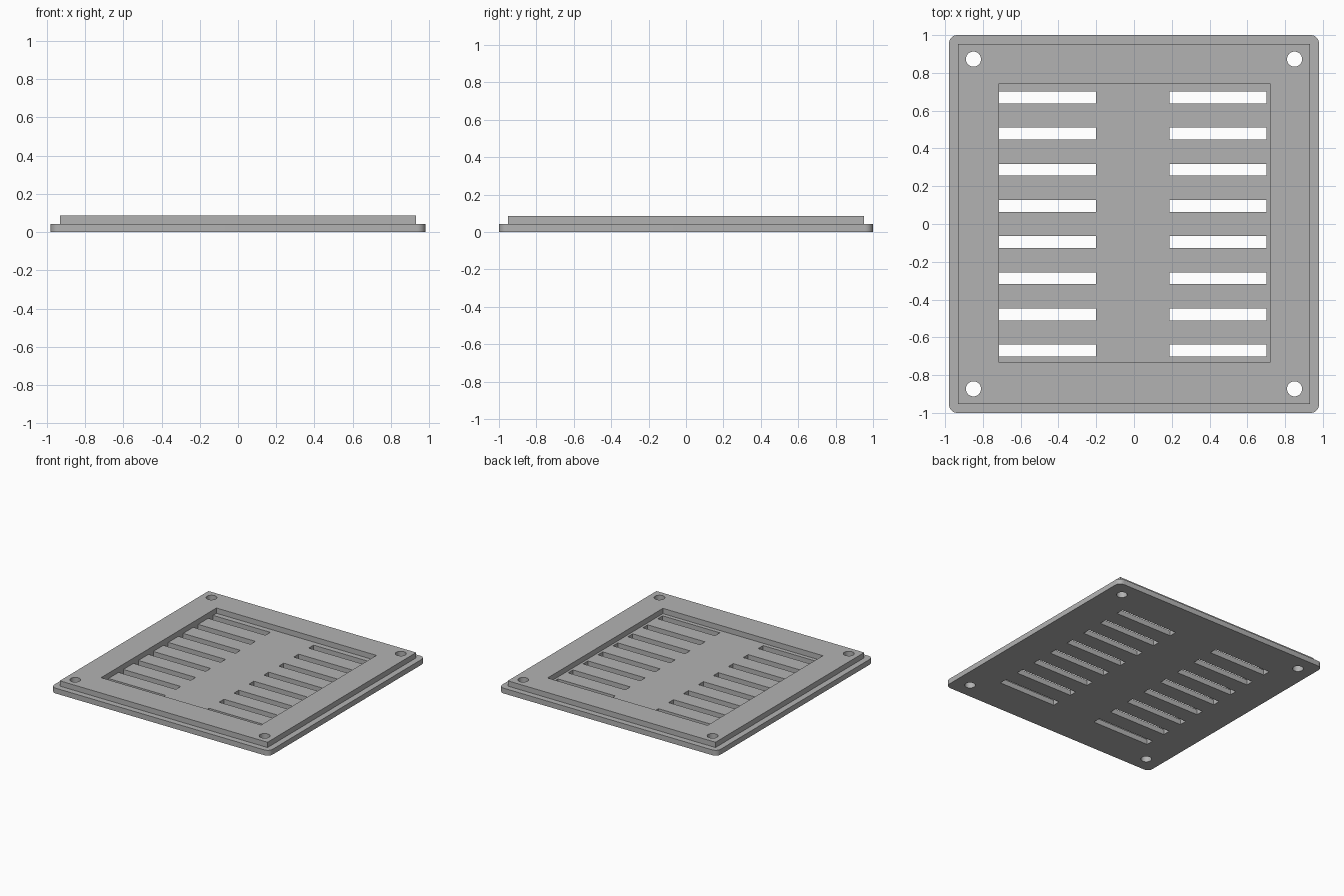
import bpy, bmesh
from mathutils import Matrix, Vector

default = bpy.data.objects.get("Cube")
if default:
    bpy.data.objects.remove(default, do_unlink=True)

BASE_TOP, FRAME_TOP = 0.043, 0.086

grey = bpy.data.materials.new("light grey")
grey.use_nodes = True
grey.diffuse_color = (0.45, 0.45, 0.45, 1)
grey.node_tree.nodes["Principled BSDF"].inputs["Base Color"].default_value = (0.45, 0.45, 0.45, 1)


def add_box(bm, x0, x1, y0, y1, z0, z1):
    size = Vector((x1 - x0, y1 - y0, z1 - z0))
    centre = Vector((x0 + x1, y0 + y1, z0 + z1)) / 2
    matrix = Matrix.Translation(centre) @ Matrix.Diagonal(size).to_4x4()
    bmesh.ops.create_cube(bm, size=1, matrix=matrix)


def make_object(name, bm):
    mesh = bpy.data.meshes.new(name)
    bm.to_mesh(mesh)
    bm.free()
    mesh.materials.append(grey)
    obj = bpy.data.objects.new(name, mesh)
    bpy.context.collection.objects.link(obj)
    return obj


def combine(target, tool, operation):
    mod = target.modifiers.new(operation.lower(), 'BOOLEAN')
    mod.operation = operation
    mod.solver = 'EXACT'
    mod.object = tool
    tool.hide_render = True
    bpy.context.view_layer.objects.active = target
    bpy.ops.object.modifier_apply(modifier=mod.name)
    bpy.data.objects.remove(tool, do_unlink=True)


# Base plate with rounded vertical corners
bm = bmesh.new()
add_box(bm, -0.98, 0.98, -1, 1, 0, BASE_TOP)
corners = [e for e in bm.edges if abs(e.verts[0].co.z - e.verts[1].co.z) > 0.01]
bmesh.ops.bevel(bm, geom=corners, offset=0.045, segments=8, profile=0.5, affect='EDGES')
plate = make_object("vent_plate", bm)

# Raised frame, hollowed by a rectangular recess
bm = bmesh.new()
add_box(bm, -0.932, 0.932, -0.953, 0.953, BASE_TOP / 2, FRAME_TOP)
combine(plate, make_object("raised_frame", bm), 'UNION')
bm = bmesh.new()
add_box(bm, -0.715, 0.721, -0.734, 0.745, BASE_TOP, 0.2)
combine(plate, make_object("recess_cutter", bm), 'DIFFERENCE')

# Two columns of eight vent slots
bm = bmesh.new()
for row in range(8):
    y = (row - 3.5) * 0.1915
    for x0 in (-0.715, 0.187):
        add_box(bm, x0, x0 + 0.514, y - 0.031, y + 0.031, -0.1, BASE_TOP + 0.01)
combine(plate, make_object("slot_cutter", bm), 'DIFFERENCE')

# Screw holes in the four corners
bm = bmesh.new()
for x in (-0.85, 0.85):
    for y in (-0.873, 0.873):
        bmesh.ops.create_cone(bm, cap_ends=True, segments=32, radius1=0.04, radius2=0.04,
                              depth=0.4, matrix=Matrix.Translation((x, y, 0)))
combine(plate, make_object("hole_cutter", bm), 'DIFFERENCE')

# Smooth the round corners and holes, keep edges sharp
bpy.ops.object.select_all(action='DESELECT')
plate.select_set(True)
bpy.context.view_layer.objects.active = plate
bpy.ops.object.shade_smooth_by_angle(angle=0.6)
